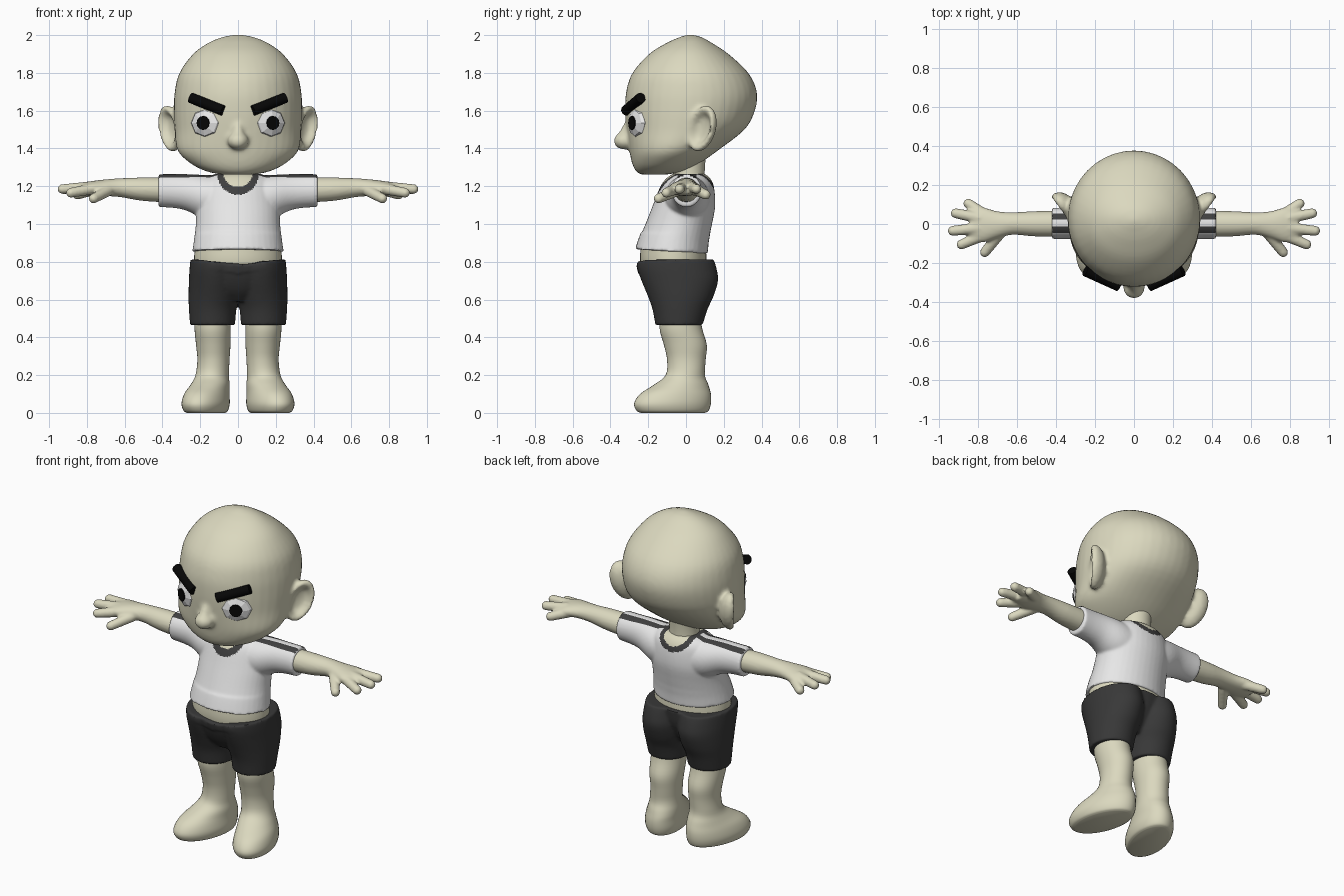
import bpy, bmesh, math
from mathutils import Matrix, Vector

cube = bpy.data.objects.get("Cube")
if cube:
    bpy.data.objects.remove(cube, do_unlink=True)


def material(name, r, g, b):
    m = bpy.data.materials.new(name)
    m.use_nodes = True
    m.diffuse_color = (r, g, b, 1)
    m.node_tree.nodes["Principled BSDF"].inputs["Base Color"].default_value = (r, g, b, 1)
    return m


SKIN = material("skin", 0.71, 0.69, 0.52)
WHITE = material("shirt_white", 0.8, 0.8, 0.8)
TRIM = material("trim_grey", 0.05, 0.05, 0.05)
SHORTS = material("shorts_grey", 0.04, 0.04, 0.04)
BLACK = material("black", 0.002, 0.002, 0.002)


def finish(bm):
    bmesh.ops.recalc_face_normals(bm, faces=bm.faces)
    me = bpy.data.meshes.new("part")
    bm.to_mesh(me)
    bm.free()
    return me


def tube(rows, axis="z", warp=None, n=40, steps=4):
    """Closed loft through rows of (position, u min, u max, v min, v max)."""
    pts = [Vector(r) for r in rows]
    ext = [pts[0] * 2 - pts[1]] + pts + [pts[-1] * 2 - pts[-2]]
    path = []
    for a, b, c, d in zip(ext, ext[1:], ext[2:], ext[3:]):
        for k in range(steps):
            s = k / steps
            path.append(0.5 * (2 * b + (c - a) * s + (2 * a - 5 * b + 4 * c - d) * s ** 2
                               + (3 * b - a - 3 * c + d) * s ** 3))
    path.append(pts[-1])
    bm = bmesh.new()
    rings = []
    for t, u0, u1, v0, v1 in path:
        ring = []
        for i in range(n):
            a = math.tau * i / n
            u = (u0 + u1) / 2 + (u1 - u0) / 2 * math.cos(a)
            v = (v0 + v1) / 2 + (v1 - v0) / 2 * math.sin(a)
            p = Vector((t, u, v)) if axis == "x" else Vector((u, v, t))
            ring.append(bm.verts.new(warp(p) if warp else p))
        rings.append(ring)
    for lo, hi in zip(rings, rings[1:]):
        for i in range(n):
            j = (i + 1) % n
            bm.faces.new((lo[i], lo[j], hi[j], hi[i]))
    bm.faces.new(rings[0])
    bm.faces.new(rings[-1])
    return finish(bm)


def sym(rows):
    """Expand (z, half width, y min, y max) to tube rows."""
    return [(z, -w, w, f, b) for z, w, f, b in rows]


def rod(a, b, ra, rb, n=16, rounded=True):
    a, b = Vector(a), Vector(b)
    bm = bmesh.new()
    turn = (b - a).to_track_quat("Z", "Y").to_matrix().to_4x4()
    bmesh.ops.create_cone(bm, cap_ends=True, segments=n, radius1=ra, radius2=rb,
                          depth=(b - a).length, matrix=Matrix.Translation((a + b) / 2) @ turn)
    if rounded:
        for p, r in ((a, ra), (b, rb)):
            bmesh.ops.create_uvsphere(bm, u_segments=n, v_segments=10, radius=r,
                                      matrix=Matrix.Translation(p))
    return finish(bm)


def ball(center, size, turn=Matrix(), u=24, v=16):
    bm = bmesh.new()
    bmesh.ops.create_uvsphere(bm, u_segments=u, v_segments=v, radius=1,
                              matrix=Matrix.Translation(center) @ turn @ Matrix.Diagonal((*size, 1)))
    return finish(bm)


def mirrored(me):
    me = me.copy()
    me.transform(Matrix.Scale(-1, 4, (1, 0, 0)))
    me.flip_normals()
    return me


def place(name, me, mat, smooth=True):
    me.name = name
    me.materials.append(mat)
    me.polygons.foreach_set("use_smooth", [smooth] * len(me.polygons))
    if smooth:
        me.set_sharp_from_angle(angle=math.radians(50))
    ob = bpy.data.objects.new(name, me)
    bpy.context.scene.collection.objects.link(ob)
    return ob


def pair(name, me, mat, smooth=True):
    other = mirrored(me)
    place("left_" + name, me, mat, smooth)
    place("right_" + name, other, mat, smooth)


def fuse(parts, voxel, passes):
    """Blend overlapping closed parts into one continuous surface."""
    bm = bmesh.new()
    for me in parts:
        bm.from_mesh(me)
    src = bpy.data.meshes.new("blend")
    bm.to_mesh(src)
    bm.free()
    ob = bpy.data.objects.new("blend", src)
    bpy.context.scene.collection.objects.link(ob)
    rm = ob.modifiers.new("remesh", "REMESH")
    rm.mode, rm.voxel_size = "VOXEL", voxel
    sm = ob.modifiers.new("smooth", "SMOOTH")
    sm.factor, sm.iterations = 0.5, passes
    bpy.context.view_layer.update()
    dg = bpy.context.evaluated_depsgraph_get()
    out = bpy.data.meshes.new_from_object(ob.evaluated_get(dg))
    out.materials.clear()
    bpy.data.objects.remove(ob, do_unlink=True)
    return out


# Head with ears and nose
skull = tube(sym([(1.262, .09, -.24, -.1), (1.28, .17, -.265, -.01), (1.32, .25, -.285, .07),
                  (1.39, .32, -.3, .17), (1.5, .335, -.315, .31), (1.6, .34, -.322, .365),
                  (1.7, .335, -.317, .375), (1.8, .31, -.283, .33), (1.9, .238, -.195, .225),
                  (1.96, .155, -.1, .135), (1.99, .08, -.03, .08), (2.003, .01, .01, .03)]))
ear = tube([(t, -.08 * r, .08 * r, -.128 * r, .128 * r) for t, r in
            ((-.06, .3), (-.04, .75), (-.005, 1), (.022, .9), (.012, .7), (-.012, .5), (-.02, .1))])
normal = Vector((.8, -.58, 0)).normalized()
up = Vector((.2, .3, .93))
up = (up - normal * up.dot(normal)).normalized()
frame = Matrix((up.cross(normal), up, normal)).transposed().to_4x4()
ear.transform(Matrix.Translation((.36, .085, 1.505)) @ frame)
nose = ball((0, -.325, 1.44), (.056, .058, .046))
bridge = rod((0, -.3, 1.53), (0, -.335, 1.45), .025, .035)
place("head", fuse([skull, ear, mirrored(ear), nose, bridge], .012, 5), SKIN)
place("neck", tube(sym([(1.12, .11, -.1, .11), (1.22, .09, -.07, .1), (1.3, .085, -.07, .1),
                        (1.4, .09, -.07, .11)])), SKIN)

# Eyes, pupils and brows
spin = Matrix.Rotation(math.radians(27), 4, "Z") @ Matrix.Rotation(math.radians(90), 4, "X")
eye_center = Vector((.17, -.257, 1.535))
out_dir = spin.to_3x3() @ Vector((0, 0, 1))
pair("eye", ball(eye_center, (.088, .08, .034), spin, 8, 6), WHITE, False)
pair("pupil", rod(eye_center + out_dir * .029, eye_center + out_dir * .0365, .037, .037, 12, False),
     BLACK, False)
pair("brow", rod((.25, -.24, 1.668), (.078, -.318, 1.6), .028, .028, 12, False), BLACK)

# Shirt
torso = tube(sym([(.85, .242, -.27, .115), (.92, .232, -.247, .122), (1.0, .223, -.215, .138),
                  (1.1, .22, -.175, .155), (1.2, .2, -.135, .147), (1.245, .17, -.1, .125),
                  (1.265, .12, -.07, .1)]),
             warp=lambda p: p - Vector((0, 0, .06 * p.y)) if p.z < .95 else p)
sleeve = tube([(.08, -.12, .13, 1.0, 1.255), (.18, -.11, .12, 1.025, 1.26),
               (.27, -.085, .095, 1.07, 1.264), (.34, -.077, .085, 1.085, 1.264),
               (.422, -.077, .083, 1.09, 1.264)], axis="x")
shirt = fuse([torso, sleeve, mirrored(sleeve)], .008, 5)
STRIPE = (-.045, -.012, .022, .055)
bm = bmesh.new()
bm.from_mesh(shirt)
for y in STRIPE:
    bmesh.ops.bisect_plane(bm, geom=bm.verts[:] + bm.edges[:] + bm.faces[:],
                           plane_co=(0, y, 0), plane_no=(0, 1, 0))
bm.normal_update()
for f in bm.faces:
    c = f.calc_center_median()
    drop = .1 if c.y < 0 else .075
    if (c.x / .075) ** 2 + ((c.z - 1.265) / (drop * .68)) ** 2 < 1:
        f.material_index = 2
    elif (c.x / .108) ** 2 + ((c.z - 1.265) / (drop * 1.1)) ** 2 < 1:
        f.material_index = 1
    elif f.normal.z > .4 and c.z > 1.2 and (STRIPE[0] < c.y < STRIPE[1] or STRIPE[2] < c.y < STRIPE[3]):
        f.material_index = 1
bm.to_mesh(shirt)
bm.free()
shirt_ob = place("shirt", shirt, WHITE)
for m in (TRIM, SKIN):
    shirt.materials.append(m)

# Belly showing between shirt and shorts
place("belly", tube(sym([(.7, .225, -.22, .1), (.8, .233, -.242, .108), (.88, .228, -.24, .105)])), SKIN)


# Shorts, dipping at the front of the waist
def dip(p):
    if p.z > .77 and p.y < 0:
        return p - Vector((0, 0, .032 * max(0, 1 - abs(p.x) / .2)))
    return p


short_leg = tube([(.465, .016, .254, -.162, .088), (.55, .008, .26, -.178, .115),
                  (.62, -.01, .262, -.203, .147), (.7, -.02, .26, -.236, .17),
                  (.76, -.02, .257, -.256, .163), (.812, -.02, .252, -.262, .148)], warp=dip)
hips = tube(sym([(.59, .07, -.15, .05), (.65, .19, -.205, .09), (.73, .245, -.245, .125),
                 (.812, .252, -.263, .138)]), warp=dip)
place("shorts", fuse([short_leg, mirrored(short_leg), hips], .009, 4), SHORTS)


# Legs with feet splayed outward
def splay(p):
    return p - Vector((.2 * p.y * max(0, min(1, (.22 - p.z) / .1)), 0, 0))


pair("leg", tube([(0, .06, .25, -.24, .1), (.012, .045, .268, -.262, .12), (.05, .036, .278, -.275, .132),
                  (.1, .04, .268, -.243, .132), (.15, .043, .245, -.168, .118),
                  (.2, .048, .225, -.108, .1), (.28, .045, .215, -.1, .104),
                  (.36, .04, .222, -.117, .11), (.45, .04, .23, -.14, .085),
                  (.56, .045, .225, -.13, .07)], warp=splay), SKIN)

# Arms with palm, four fingers and thumb
arm = tube([(.3, -.066, .07, 1.11, 1.245), (.5, -.064, .066, 1.122, 1.246),
            (.62, -.055, .06, 1.142, 1.242), (.7, -.072, .065, 1.148, 1.236),
            (.78, -.095, .085, 1.15, 1.226), (.84, -.075, .07, 1.16, 1.212)], axis="x")
fingers = [rod(a, b, .03, .026) for a, b in (
    ((.77, .05, 1.18), (.85, .105, 1.155)), ((.79, .03, 1.195), (.915, .055, 1.185)),
    ((.79, -.02, 1.195), (.93, -.035, 1.185)), ((.78, -.06, 1.185), (.885, -.105, 1.165)),
    ((.69, -.05, 1.175), (.765, -.145, 1.135)))]
pair("arm", fuse([arm] + fingers, .008, 4), SKIN)
